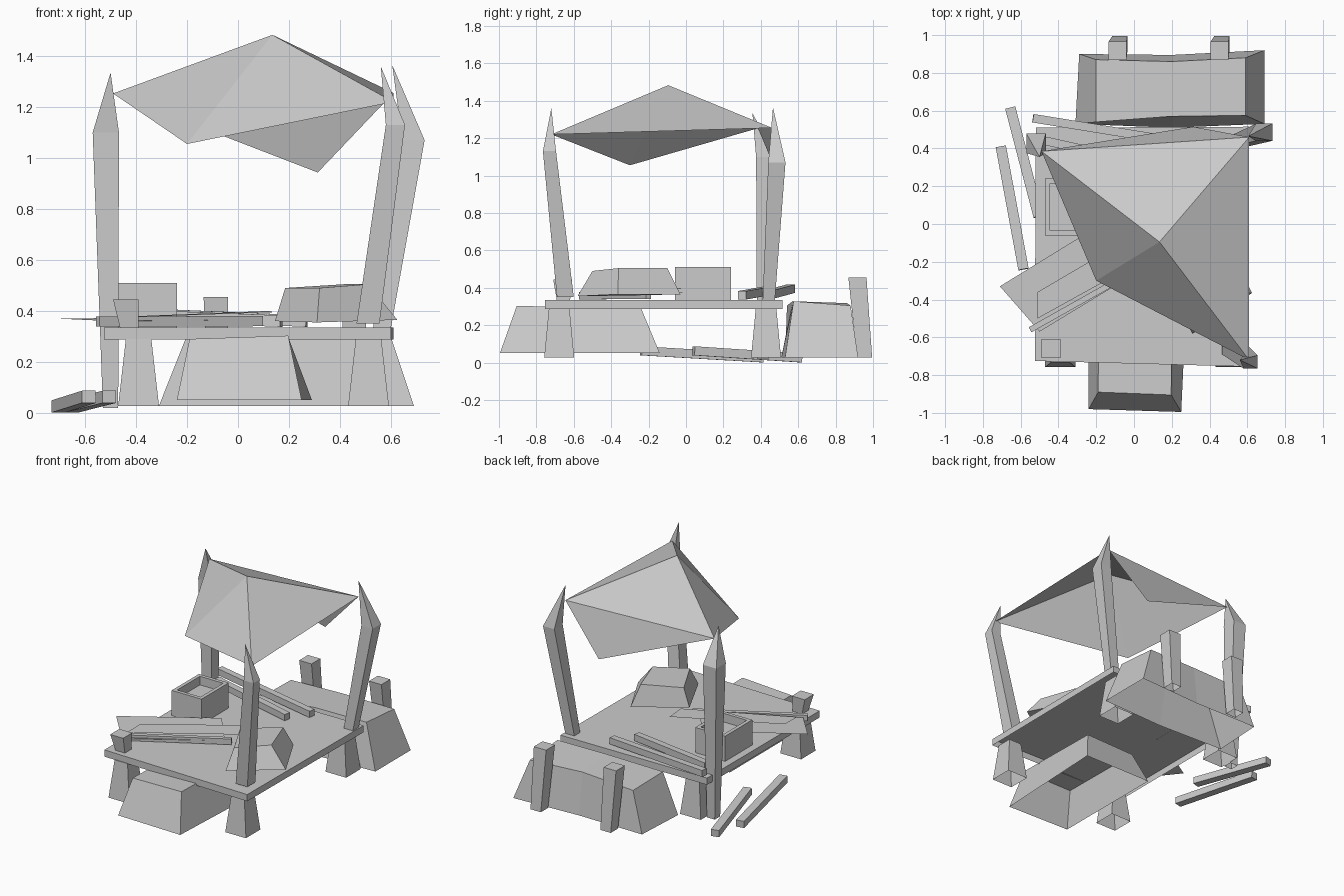
import bpy, bmesh
from mathutils import Vector


def loft(name, rings, cap_start=False, cap_end=True):
    """Skin a list of equal rings; a one-point ring makes a tip."""
    bm = bmesh.new()
    loops = [[bm.verts.new(p) for p in r] for r in rings]
    for a, b in zip(loops, loops[1:]):
        n = len(a)
        for i in range(n):
            j = (i + 1) % n
            if len(b) == 1:
                bm.faces.new((a[i], a[j], b[0]))
            else:
                bm.faces.new((a[i], a[j], b[j], b[i]))
    if cap_start:
        bm.faces.new(loops[0][::-1])
    if cap_end and len(loops[-1]) > 2:
        bm.faces.new(loops[-1])
    bmesh.ops.recalc_face_normals(bm, faces=bm.faces)
    return finish(name, bm)


def finish(name, bm):
    me = bpy.data.meshes.new(name)
    bm.to_mesh(me)
    bm.free()
    ob = bpy.data.objects.new(name, me)
    bpy.context.collection.objects.link(ob)
    return ob


def rect(x0, x1, y0, y1, z):
    return [(x0, y0, z), (x1, y0, z), (x1, y1, z), (x0, y1, z)]


def beam(name, p0, p1, w, h):
    """Square timber between two end centres."""
    p0, p1 = Vector(p0), Vector(p1)
    d = (p1 - p0).normalized()
    s = d.cross(Vector((0, 0, 1))).normalized()
    u = s.cross(d)
    ring = lambda p: [p + s * a * w / 2 + u * b * h / 2
                      for a, b in ((-1, -1), (1, -1), (1, 1), (-1, 1))]
    return loft(name, [ring(p0), ring(p1)], True, True)


def sheet(name, faces, pts):
    bm = bmesh.new()
    v = [bm.verts.new(p) for p in pts]
    for f in faces:
        bm.faces.new([v[i] for i in f])
    return finish(name, bm)


# Platform, open underneath
deck = [(-0.525, -0.725), (0.6, -0.755), (0.61, 0.515), (-0.52, 0.51)]
loft("platform", [[(x, y, z) for x, y in deck] for z in (0.287, 0.334)])

# Flared feet
for sx, x in (("left", -0.39), ("right", 0.512)):
    for sy, y in (("front", -0.678), ("back", 0.428)):
        loft(f"{sy}_{sx}_foot", [rect(x - 0.08, x + 0.08, y - 0.08, y + 0.08, 0.028),
                                 rect(x - 0.05, x + 0.05, y - 0.055, y + 0.055, 0.29)])

# Front step block
loft("front_block", [
    [(-0.24, -0.98, 0.05), (0.25, -0.995, 0.05), (0.29, -0.14, 0.05), (-0.24, -0.14, 0.05)],
    [(-0.19, -0.89, 0.29), (0.197, -0.905, 0.303), (0.2, -0.24, 0.29), (-0.185, -0.24, 0.28)]])

# Rear block with a bent middle
loft("rear_block", [
    [(-0.31, 0.53, 0.028), (0.2, 0.51, 0.028), (0.69, 0.53, 0.028),
     (0.69, 0.92, 0.028), (0.2, 0.895, 0.028), (-0.29, 0.9, 0.028)],
    [(-0.2, 0.54, 0.305), (0.2, 0.57, 0.328), (0.59, 0.575, 0.328),
     (0.59, 0.88, 0.305), (0.2, 0.86, 0.318), (-0.2, 0.87, 0.3)]], cap_end=False)
sheet("rear_block_top", [(0, 1, 4, 5), (1, 2, 3, 4)],
      [(-0.2, 0.54, 0.305), (0.2, 0.57, 0.328), (0.59, 0.575, 0.328),
       (0.59, 0.88, 0.305), (0.2, 0.86, 0.318), (-0.2, 0.87, 0.3)])

# Short leaning posts behind the rear block
for name, x in (("left_rear_stake", -0.085), ("right_rear_stake", 0.455)):
    loft(name, [rect(x - 0.03, x + 0.05, 0.915, 0.995, 0.028),
                rect(x - 0.05, x + 0.045, 0.868, 0.965, 0.455)])

# Broken front-left post
loft("broken_post", [rect(-0.462, -0.39, -0.69, -0.62, 0.33),
                     rect(-0.49, -0.39, -0.71, -0.61, 0.445)])

# Tall pointed posts
loft("back_left_post", [rect(-0.53, -0.47, 0.38, 0.44, 0.02),
                        rect(-0.57, -0.467, 0.375, 0.48, 1.1), [(-0.5, 0.355, 1.335)]])
loft("back_right_post", [rect(0.53, 0.6, 0.41, 0.475, 0.334),
                         rect(0.645, 0.732, 0.44, 0.532, 1.07), [(0.605, 0.465, 1.365)]])
loft("front_right_post", [rect(0.465, 0.555, -0.69, -0.6, 0.35),
                          rect(0.58, 0.655, -0.765, -0.695, 1.13), [(0.56, -0.72, 1.36)]])

# Cloth canopy with hanging corners
sheet("canopy", [(0, 1, 2), (0, 2, 3), (0, 3, 4), (0, 4, 1), (1, 5, 4)],
      [(0.135, -0.095, 1.483), (-0.49, 0.385, 1.253), (-0.2, -0.3, 1.055),
       (0.61, -0.72, 1.22), (0.61, 0.46, 1.255), (0.313, 0.515, 0.943)])

# Open crate
loft("crate", [rect(-0.47, -0.24, -0.06, 0.24, 0.333), rect(-0.47, -0.24, -0.06, 0.24, 0.51),
               rect(-0.445, -0.265, -0.035, 0.215, 0.51),
               rect(-0.445, -0.265, -0.035, 0.215, 0.45)], True)

# Sack
loft("sack", [
    [(0.31, -0.58, 0.355), (0.625, -0.365, 0.365), (0.45, -0.03, 0.365), (0.145, -0.245, 0.36)],
    [(0.32, -0.5, 0.49), (0.51, -0.36, 0.505), (0.42, -0.1, 0.505), (0.185, -0.24, 0.49)]], True)

# Flat boards on the platform
sheet("lower_board", [(0, 1, 2, 3)], [(-0.71, -0.33, 0.37), (-0.5, -0.57, 0.36),
                                      (0.06, -0.23, 0.365), (-0.14, 0.02, 0.375)])
sheet("upper_board", [(0, 1, 2, 3)], [(-0.51, -0.36, 0.375), (-0.51, -0.5, 0.372),
                                      (0.14, -0.14, 0.395), (0.12, 0.01, 0.4)])
beam("front_plank", (-0.55, -0.56, 0.358), (0.09, -0.2, 0.36), 0.03, 0.04)

# Loose timbers
beam("deck_timber_a", (-0.535, 0.56, 0.395), (0.27, 0.43, 0.36), 0.045, 0.045)
beam("deck_timber_b", (-0.47, 0.44, 0.385), (0.17, 0.3, 0.36), 0.045, 0.045)
beam("ground_timber_a", (-0.705, 0.41, 0.025), (-0.585, -0.24, 0.063), 0.055, 0.048)
beam("ground_timber_b", (-0.655, 0.615, 0.025), (-0.505, 0.04, 0.063), 0.055, 0.048)
